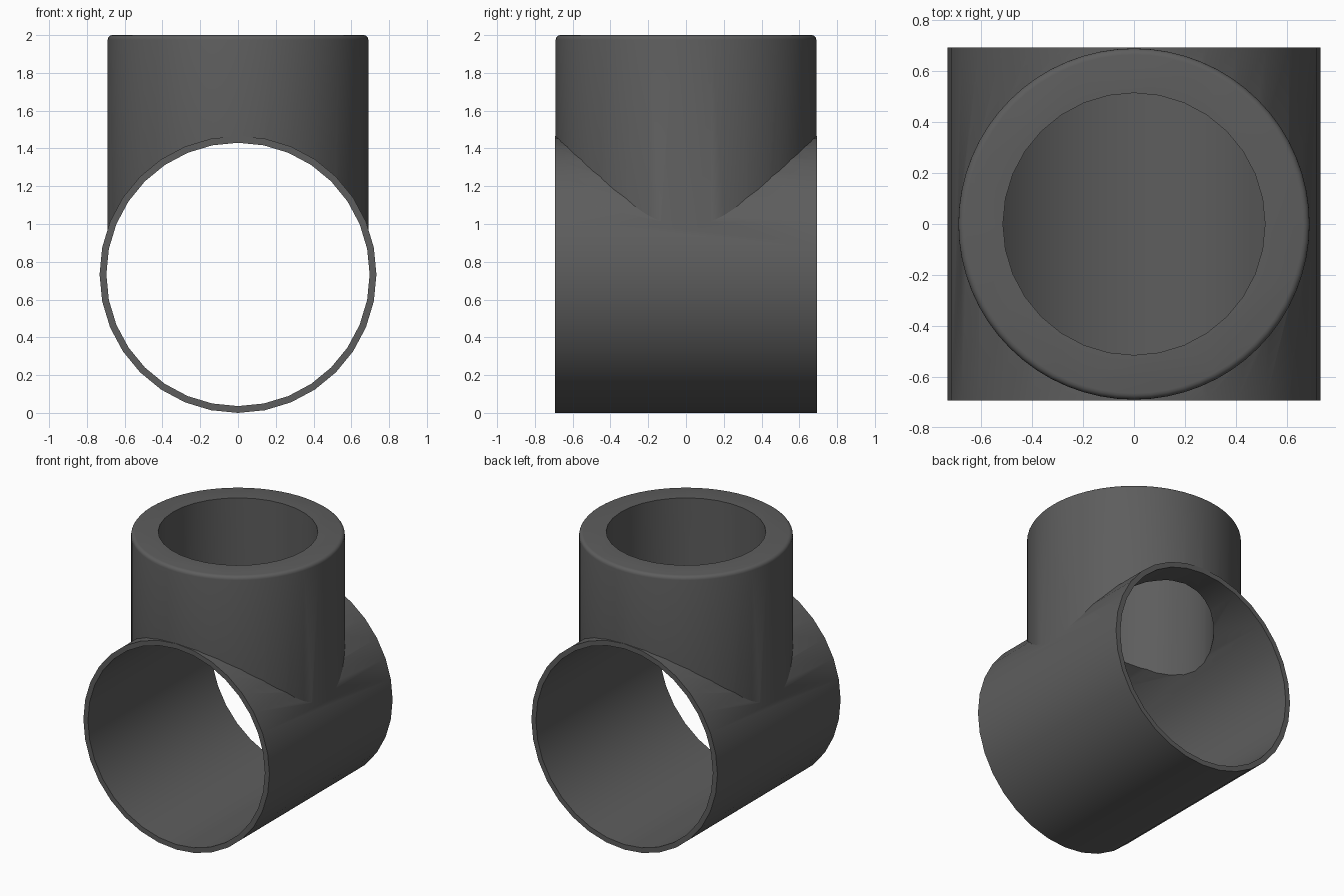
import bpy
import math
from mathutils import Matrix

cube = bpy.data.objects.get("Cube")
if cube:
    bpy.data.objects.remove(cube, do_unlink=True)

PIPE_R, PIPE_BORE, HALF_LENGTH = 0.733, 0.697, 0.693
NECK_R, NECK_BORE, TOP = 0.69, 0.515, 2.0
RIM = 0.025

grey = bpy.data.materials.new("dark grey plastic")
grey.use_nodes = True
colour = (0.11, 0.11, 0.11, 1.0)
grey.diffuse_color = colour
grey.node_tree.nodes["Principled BSDF"].inputs["Base Color"].default_value = colour


def lathe(name, profile, sides):
    """Closed solid turned about z from (radius, height) points, capped at both ends."""
    verts, faces = [], []
    for r, z in profile:
        for i in range(sides):
            a = math.tau * i / sides
            verts.append((r * math.cos(a), r * math.sin(a), z))
    for k in range(len(profile) - 1):
        for i in range(sides):
            j = (i + 1) % sides
            a, b = k * sides, (k + 1) * sides
            faces.append((a + i, a + j, b + j, b + i))
    faces.append(tuple(reversed(range(sides))))
    faces.append(tuple(range(len(verts) - sides, len(verts))))
    mesh = bpy.data.meshes.new(name)
    mesh.from_pydata(verts, [], faces)
    mesh.materials.append(grey)
    obj = bpy.data.objects.new(name, mesh)
    bpy.context.collection.objects.link(obj)
    return obj


def lying_cylinder(name, radius, half_length):
    obj = lathe(name, [(radius, -half_length), (radius, half_length)], 32)
    obj.data.transform(Matrix.Translation((0, 0, PIPE_R)) @ Matrix.Rotation(math.pi / 2, 4, 'X'))
    return obj


def combine(target, tool, operation):
    mod = target.modifiers.new(operation, 'BOOLEAN')
    mod.operation = operation
    mod.solver = 'EXACT'
    mod.object = tool
    bpy.context.view_layer.objects.active = target
    bpy.ops.object.modifier_apply(modifier=mod.name)
    bpy.data.objects.remove(tool, do_unlink=True)
    bpy.context.view_layer.update()


# Horizontal sleeve and upright neck with a rounded rim
fitting = lying_cylinder("tee_fitting", PIPE_R, HALF_LENGTH)
rim = [(NECK_R - RIM + RIM * math.cos(t * math.pi / 8),
        TOP - RIM + RIM * math.sin(t * math.pi / 8)) for t in range(5)]
neck = lathe("neck", [(NECK_R, PIPE_R)] + rim, 64)
combine(fitting, neck, 'UNION')

# Through bore of the sleeve, then the neck bore opening into it
combine(fitting, lying_cylinder("sleeve_bore", PIPE_BORE, 1), 'DIFFERENCE')
neck_bore = lathe("neck_bore", [(NECK_BORE, PIPE_R), (NECK_BORE, TOP + 1)], 32)
combine(fitting, neck_bore, 'DIFFERENCE')

# Smooth walls with crisp rims
bpy.ops.object.select_all(action='DESELECT')
fitting.select_set(True)
bpy.context.view_layer.objects.active = fitting
bpy.ops.object.shade_smooth_by_angle(angle=math.radians(30))
